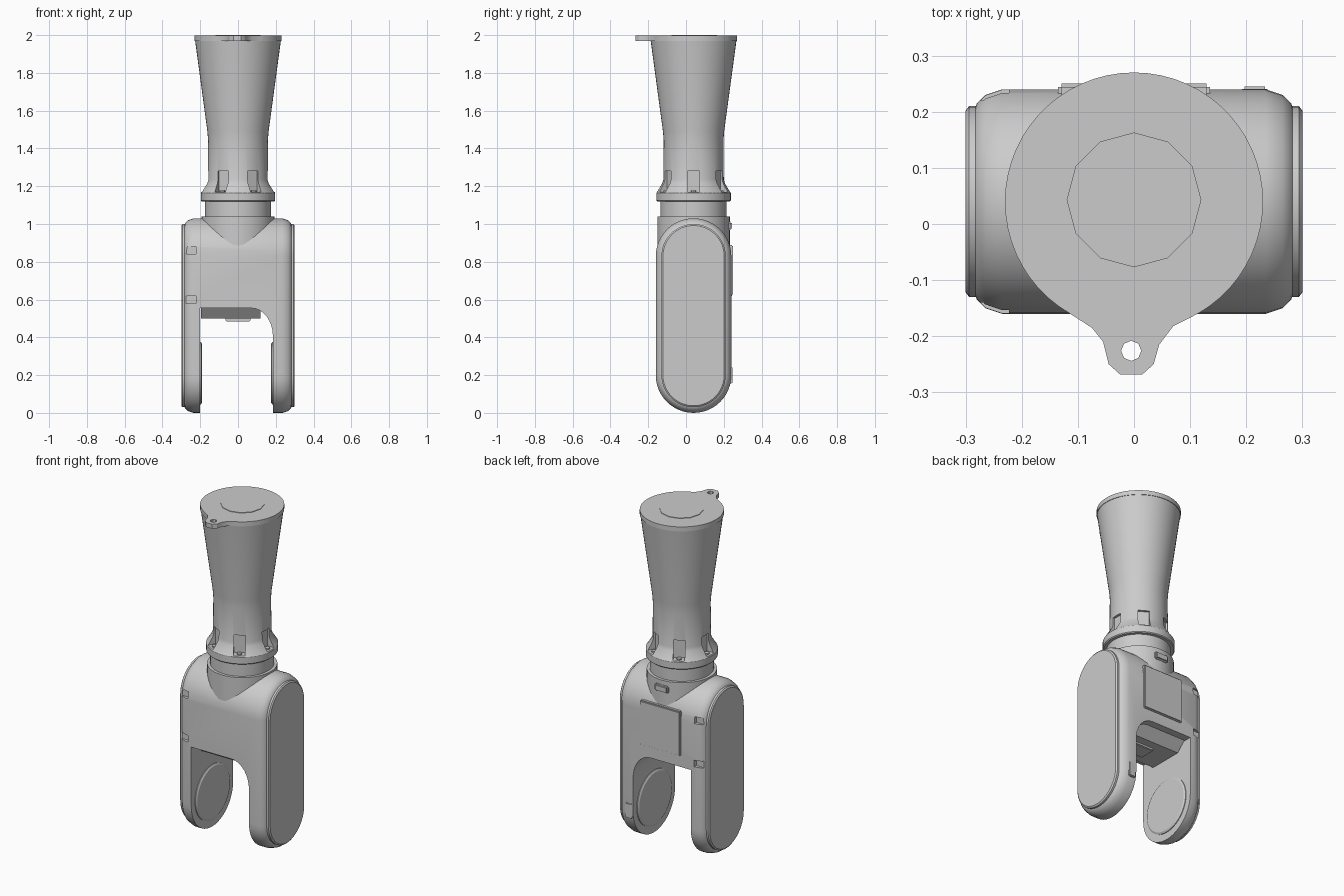
import bpy, bmesh
from math import sin, cos, pi, radians
from mathutils import Matrix, Vector

cube = bpy.data.objects.get("Cube")
if cube:
    bpy.data.objects.remove(cube)

CY = 0.04   # depth of the central axis
GREY = bpy.data.materials.new("plain_grey")
GREY.use_nodes = True
GREY.diffuse_color = (0.6, 0.6, 0.6, 1)
GREY.node_tree.nodes["Principled BSDF"].inputs["Base Color"].default_value = (0.6, 0.6, 0.6, 1)


def finish(name, bm):
    bmesh.ops.recalc_face_normals(bm, faces=bm.faces[:])
    mesh = bpy.data.meshes.new(name)
    bm.to_mesh(mesh)
    bm.free()
    ob = bpy.data.objects.new(name, mesh)
    bpy.context.collection.objects.link(ob)
    mesh.materials.append(GREY)
    return ob


def loft(name, rings):
    """Skin equal-length rings of points and cap both ends."""
    bm = bmesh.new()
    rows = [[bm.verts.new(p) for p in ring] for ring in rings]
    n = len(rows[0])
    for a, b in zip(rows, rows[1:]):
        for i in range(n):
            j = (i + 1) % n
            bm.faces.new((a[i], a[j], b[j], b[i]))
    bm.faces.new(rows[0])
    bm.faces.new(rows[-1])
    return finish(name, bm)


def circle(r, z, x=0, y=CY, n=48):
    return [(x + r * cos(2 * pi * i / n), y + r * sin(2 * pi * i / n), z) for i in range(n)]


def lathe(name, profile, x=0, y=CY, n=48):
    return loft(name, [circle(r, z, x, y, n) for r, z in profile])


def stadium(x, r, low=0.2, high=0.83, n=24):
    """Upright rounded slot outline in the side plane."""
    pts = []
    for i in range(n + 1):
        a = pi * i / n
        pts.append((x, CY + r * cos(a), high + r * sin(a)))
    for i in range(n + 1):
        a = pi + pi * i / n
        pts.append((x, CY + r * cos(a), low + r * sin(a)))
    return pts


def box(name, centre, size, turn=0, bevel=0):
    bm = bmesh.new()
    bmesh.ops.create_cube(bm, size=1, matrix=Matrix.Diagonal((*size, 1)))
    if bevel:
        bmesh.ops.bevel(bm, geom=bm.edges[:], offset=bevel, segments=2, affect='EDGES')
    bm.transform(Matrix.Rotation(turn, 4, 'Z'))
    bm.transform(Matrix.Translation(Vector(centre)))
    return finish(name, bm)


def select(ob):
    bpy.ops.object.select_all(action='DESELECT')
    ob.select_set(True)
    bpy.context.view_layer.objects.active = ob


def smooth(ob):
    select(ob)
    bpy.ops.object.shade_smooth_by_angle(angle=radians(30))


def cut(ob, cutters):
    for c in cutters:
        c.hide_render = True
        mod = ob.modifiers.new("cut", 'BOOLEAN')
        mod.operation = 'DIFFERENCE'
        mod.solver = 'EXACT'
        mod.object = c
        select(ob)
        bpy.ops.object.modifier_apply(modifier=mod.name)
        bpy.data.objects.remove(c)


# Forked housing with rounded rims
rim = [(0.287, 0.158), (0.28, 0.175), (0.265, 0.19), (0.235, 0.2)]
sections = [(-x, r) for x, r in rim] + [(x, r) for x, r in reversed(rim)]
housing = loft("forked_housing", [stadium(x, r) for x, r in sections])

# Opening between the legs, rounded at one upper corner
arch = [(-0.2, -0.1), (-0.2, 0.555)]
for i in range(9):
    a = pi / 2 * (1 - i / 8)
    arch.append((0.07 + 0.115 * cos(a), 0.405 + 0.15 * sin(a)))
arch.append((0.185, -0.1))
opening = loft("opening_cutter", [[(x, y, z) for x, z in arch] for y in (-0.4, 0.5)])
slots = [box("slot_cutter", (-0.26, CY + s * 0.2, z), (0.075, 0.04, 0.04))
         for s in (-1, 1) for z in (0.86, 0.6)]
cut(housing, [opening] + slots)
smooth(housing)

# Flat side plates and inner leg discs
for side, word in ((-1, "right"), (1, "left")):
    plate = loft(word + "_side_plate", [stadium(side * x, r) for x, r in
                 ((0.27, 0.17), (0.294, 0.17), (0.3, 0.162))])
    smooth(plate)
    face = -0.2 if side < 0 else 0.185
    rings = []
    for off, r in ((0.03, 0.165), (-0.004, 0.165), (-0.01, 0.155)):
        rings.append([(face + side * off, y, z + 0.21) for y, z, _ in circle(r, 0, CY, 0)])
    smooth(loft(word + "_leg_disc", rings))

# Sloped belly and button under the crosspiece
belly = [(-0.13, 0.57), (-0.07, 0.5), (0.14, 0.5), (0.21, 0.57)]
loft("crosspiece_belly", [[(x, y, z) for y, z in belly] for x in (-0.195, 0.12)])
box("belly_button", (0, CY, 0.495), (0.13, 0.1, 0.02), bevel=0.004)

# Rear panel, latch and small leg catch
box("rear_panel", (0, 0.235, 0.755), (0.27, 0.03, 0.27), bevel=0.006)
box("rear_latch", (0.0, 0.225, 0.99), (0.09, 0.035, 0.045), bevel=0.008)
box("leg_catch", (0.215, 0.232, 0.2), (0.045, 0.026, 0.09), bevel=0.004)

# Neck, collar and flared barrel
barrel = lathe("flared_barrel", [
    (0.192, 0.8), (0.192, 1.04), (0.175, 1.04), (0.175, 1.12), (0.192, 1.12),
    (0.197, 1.125), (0.197, 1.165), (0.19, 1.175), (0.166, 1.215), (0.16, 1.235),
    (0.158, 1.44), (0.162, 1.49), (0.229, 1.985)])
pockets = []
for k in range(6):
    a = k * pi / 3
    pockets.append(box("pocket_cutter", (0.195 * cos(a), CY + 0.195 * sin(a), 1.225),
                       (0.1, 0.064, 0.11), turn=a))
cut(barrel, pockets)
smooth(barrel)

# Screw in each collar pocket
for k in range(6):
    a = k * pi / 3
    lathe("collar_screw", [(0.014, 1.16), (0.014, 1.178)],
          0.168 * cos(a), CY + 0.168 * sin(a), 8)

# Lid with a pierced hanging tab
outline = [(0.23 * cos(radians(d)), CY + 0.23 * sin(radians(d))) for d in range(-60, 241, 6)]
outline += [(-0.075, -0.185), (-0.055, -0.21), (-0.045, -0.25), (-0.025, -0.268),
            (0.015, -0.268), (0.035, -0.25), (0.045, -0.215), (0.07, -0.182)]
lid = loft("lid", [[(x, y, z) for x, y in outline] for z in (1.97, 1.997)])
cut(lid, [lathe("hole_cutter", [(0.018, 1.9), (0.018, 2.1)], -0.005, -0.226, 8)])
smooth(lid)
lathe("lid_disc", [(0.12, 1.985), (0.12, 2.0)], 0, 0.043, 12)
